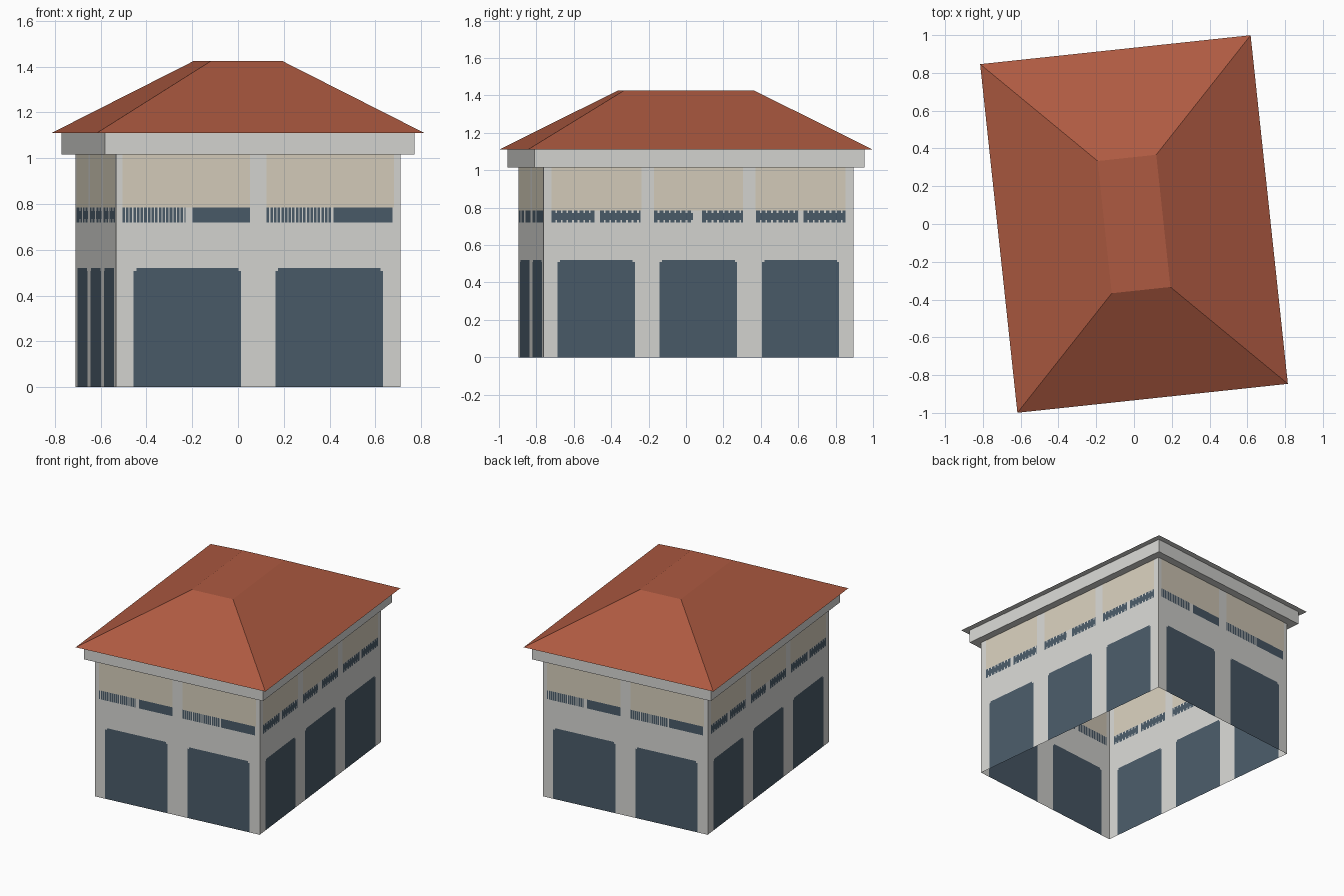
import bpy, bmesh, math
from mathutils import Matrix

if "Cube" in bpy.data.objects:
    bpy.data.objects.remove(bpy.data.objects["Cube"])

ANGLE = math.radians(6.1)          # the whole building is turned slightly


def material(name, rgb):
    m = bpy.data.materials.new(name)
    lin = [((c / 255 + 0.055) / 1.055) ** 2.4 for c in rgb]
    m.diffuse_color = (*lin, 1)
    m.use_nodes = True
    m.node_tree.nodes["Principled BSDF"].inputs["Base Color"].default_value = m.diffuse_color
    return m


STONE = material("pale_stone", (214, 214, 211))
GLASS = material("blue_glass", (74, 91, 105))
CREAM = material("cream_panel", (214, 206, 188))
TILE = material("roof_tile", (174, 90, 65))
WALL_MATS = [STONE, GLASS, CREAM]


def make_object(name, bm, mats, turn=ANGLE):
    bm.transform(Matrix.Rotation(turn, 4, 'Z'))
    me = bpy.data.meshes.new(name)
    bm.to_mesh(me)
    bm.free()
    for m in mats:
        me.materials.append(m)
    ob = bpy.data.objects.new(name, me)
    bpy.context.collection.objects.link(ob)
    return ob


def frustum(name, low, high, z0, z1, mats):
    """Closed block from a lower to an upper rectangle (half sizes)."""
    bm = bmesh.new()
    rings = []
    for (hx, hy), z in ((low, z0), (high, z1)):
        rings.append([bm.verts.new((sx * hx, sy * hy, z))
                      for sx, sy in ((-1, -1), (1, -1), (1, 1), (-1, 1))])
    a, b = rings
    bottom = bm.faces.new(a[::-1])
    bm.faces.new(b)
    for i in range(4):
        j = (i + 1) % 4
        bm.faces.new((a[i], a[j], b[j], b[i]))
    bottom.material_index = len(mats) - 1
    return make_object(name, bm, mats)


# heights of the facade bands
ROWS = [0, 0.508, 0.52, 0.72, 0.735, 0.77, 0.785, 1.015]
ROUND = 0.012                      # window corner notch


def inside(u, spans, inset=0.0):
    return any(a + inset < u < b - inset for a, b in spans)


def wall(name, turn, half, depth, windows, panels, strips, pitch, slits):
    """Single-sheet wall cut into cells, coloured by band and bay."""
    def in_gap(u):
        for k, (a, b) in enumerate(strips):
            if a < u < b and (not slits or k % 2 == 0):
                return ((u - a) % pitch) > 0.7 * pitch
        return False

    def colour(u, z):
        if z < 0.52:
            return int(inside(u, windows, ROUND if z > 0.508 else 0))
        if 0.72 < z < 0.785 and inside(u, strips):
            middle = 0.735 < z < 0.77
            return 0 if in_gap(u) and (slits or not middle) else 1
        return 2 if z > 0.785 and inside(u, panels) else 0

    cuts = {-half, half}
    for a, b in windows:
        cuts |= {a, a + ROUND, b - ROUND, b}
    for a, b in panels:
        cuts |= {a, b}
    for k, (a, b) in enumerate(strips):
        cuts |= {a, b}
        if slits and k % 2:
            continue
        for i in range(int((b - a) / pitch) + 1):
            cuts |= {c for c in (a + i * pitch, a + (i + 0.7) * pitch) if c < b}
    us = sorted({round(c, 4) for c in cuts})

    bm = bmesh.new()
    grid = [[bm.verts.new((u, -depth, z)) for u in us] for z in ROWS]
    for r in range(len(ROWS) - 1):
        for c in range(len(us) - 1):
            f = bm.faces.new((grid[r][c], grid[r][c + 1],
                              grid[r + 1][c + 1], grid[r + 1][c]))
            f.material_index = colour((us[c] + us[c + 1]) / 2,
                                      (ROWS[r] + ROWS[r + 1]) / 2)
    return make_object(name, bm, WALL_MATS, ANGLE + turn)


HX, HY = 0.625, 0.833

# two-bay front and back, three-bay sides
short_side = dict(
    half=HX, depth=HY, pitch=0.016, slits=True,
    windows=[(-0.548, -0.075), (0.075, 0.548)],
    panels=[(-0.597, -0.037), (0.037, 0.597)],
    strips=[(-0.597, -0.32), (-0.29, -0.037), (0.037, 0.325), (0.33, 0.59)])
long_side = dict(
    half=HY, depth=HX, pitch=0.03, slits=False,
    windows=[(-0.757, -0.342), (-0.208, 0.208), (0.342, 0.757)],
    panels=[(-0.79, -0.307), (-0.24, 0.24), (0.307, 0.79)],
    strips=[(-0.79, -0.56), (-0.53, -0.312), (-0.24, -0.03),
            (0.02, 0.24), (0.31, 0.535), (0.565, 0.79)])

for i, side in enumerate(("front", "right", "back", "left")):
    wall(side + "_wall", i * math.pi / 2, **(long_side if i % 2 else short_side))

# cornice under the eaves
frustum("cornice", (0.68, 0.888), (0.68, 0.888), 1.015, 1.11, [STONE])

# hipped roof with a flat top and a pale underside
frustum("roof", (0.72, 0.928), (0.156, 0.352), 1.11, 1.425, [TILE, STONE])
